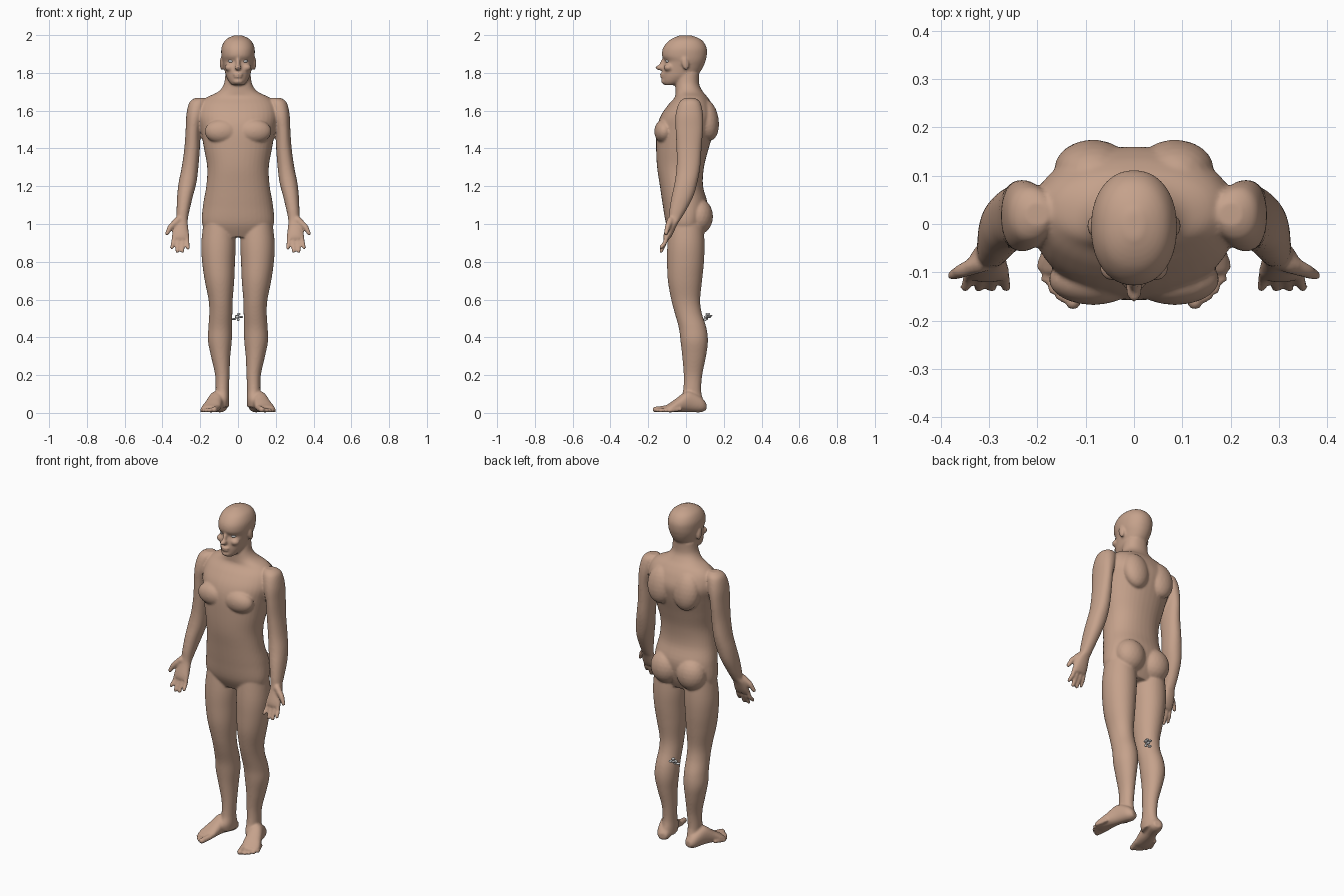
import bpy, bmesh, math
from mathutils import Vector, Matrix

SKIN = bpy.data.materials.new("skin")
SKIN.diffuse_color = (0.56, 0.36, 0.26, 1)


def smooth_rows(rows, steps=5):
    """Catmull-Rom interpolation between cross-section rows."""
    out = []
    for i in range(len(rows) - 1):
        a, b, c, d = (rows[max(0, min(len(rows) - 1, i + k))] for k in (-1, 0, 1, 2))
        for j in range(steps):
            t = j / steps
            out.append([0.5 * (2 * q + (r - p) * t + (2 * p - 5 * q + 4 * r - s) * t * t
                               + (3 * q - p - 3 * r + s) * t ** 3) for p, q, r, s in zip(a, b, c, d)])
    return out + [list(rows[-1])]


def loft(bm, rows, place, power=2.2, n=40):
    """Rows are (t, centre u, half width u, v min, v max); place maps u, v, t to a point."""
    rings = []
    for t, u, hu, v0, v1 in smooth_rows(rows):
        ring = []
        for k in range(n):
            a = 2 * math.pi * k / n
            c, s = math.cos(a), math.sin(a)
            x = math.copysign(abs(c) ** (2 / power), c) * hu
            y = math.copysign(abs(s) ** (2 / power), s) * (v1 - v0) / 2
            ring.append(bm.verts.new(place(u + x, (v0 + v1) / 2 + y, t)))
        rings.append(ring)
    for p, q in zip(rings, rings[1:]):
        for k in range(n):
            bm.faces.new((p[k], p[(k + 1) % n], q[(k + 1) % n], q[k]))
    bm.faces.new(rings[0])
    bm.faces.new(rings[-1])


def blob(bm, loc, radii, tilt=0.0, sub=3):
    m = Matrix.Translation(loc) @ Matrix.Rotation(tilt, 4, 'X') @ Matrix.Diagonal((*radii, 1))
    bmesh.ops.create_icosphere(bm, subdivisions=sub, radius=1, matrix=m)


def digit(bm, pts, r0, r1):
    """Tapered finger or toe as a dense chain of balls."""
    n = 8
    total = (len(pts) - 1) * n
    for i, (a, b) in enumerate(zip(pts, pts[1:])):
        for j in range(n + 1):
            r = r0 + (r1 - r0) * (i * n + j) / total
            blob(bm, Vector(a).lerp(Vector(b), j / n), (r, r, r), sub=2)


def finish(bm, name, mat=None):
    bmesh.ops.recalc_face_normals(bm, faces=bm.faces)
    me = bpy.data.meshes.new(name)
    bm.to_mesh(me)
    bm.free()
    me.polygons.foreach_set("use_smooth", [True] * len(me.polygons))
    ob = bpy.data.objects.new(name, me)
    bpy.context.collection.objects.link(ob)
    if mat:
        me.materials.append(mat)
    return ob


body = bmesh.new()
upright = lambda u, v, t: (u, v, t)

# torso and neck
loft(body, [(.93, 0, .15, -.07, .07), (1.0, 0, .190, -.105, .10), (1.1, 0, .185, -.123, .115),
            (1.2, 0, .168, -.138, .09), (1.3, 0, .163, -.153, .095), (1.4, 0, .180, -.158, .12),
            (1.5, 0, .198, -.155, .15), (1.57, 0, .212, -.135, .16), (1.63, 0, .20, -.095, .14),
            (1.67, 0, .165, -.06, .115), (1.70, 0, .105, -.056, .09), (1.74, 0, .075, -.056, .07),
            (1.80, 0, .066, -.05, .07)], upright)

# head
loft(body, [(1.735, 0, .028, -.112, -.06), (1.75, 0, .045, -.123, -.01), (1.78, 0, .062, -.126, .05),
            (1.81, 0, .070, -.124, .078), (1.84, 0, .077, -.118, .095), (1.862, 0, .083, -.112, .103),
            (1.89, 0, .088, -.127, .11), (1.93, 0, .088, -.122, .11), (1.965, 0, .074, -.097, .092),
            (1.985, 0, .052, -.067, .065), (1.999, 0, .018, -.03, .025)], upright, 2.15)

# nose, lips and chin
blob(body, (0, -.134, 1.828), (.017, .028, .015))
blob(body, (0, -.124, 1.85), (.011, .014, .034), -.3)
blob(body, (0, -.126, 1.793), (.027, .013, .007))
blob(body, (0, -.125, 1.780), (.023, .013, .007))
blob(body, (0, -.112, 1.755), (.028, .02, .016))

for s in (1, -1):
    side = lambda u, v, t: (s * u, v, t)

    # chest, shoulder blade, buttock, cheek and ear volumes
    blob(body, (s * .085, -.115, 1.49), (.092, .053, .065))
    blob(body, (s * .085, .115, 1.55), (.08, .058, .11), .15)
    blob(body, (s * .085, .068, 1.04), (.088, .075, .095))
    blob(body, (s * .045, -.092, 1.828), (.026, .026, .02))
    blob(body, (s * .086, -.004, 1.85), (.011, .019, .036), .2)

    # leg
    loft(body, [(1.03, .1, .08, -.085, .09), (.9, .103, .091, -.098, .098), (.8, .103, .087, -.1, .095),
                (.7, .098, .078, -.096, .085), (.6, .092, .064, -.078, .075), (.53, .091, .061, -.06, .083),
                (.45, .094, .063, -.038, .108), (.38, .096, .063, -.029, .116), (.3, .092, .051, -.02, .106),
                (.2, .083, .038, -.012, .086), (.12, .083, .035, -.015, .08), (.07, .083, .036, -.03, .09),
                (.03, .083, .034, -.02, .098)], side, 2.05)

    # foot, turned outwards
    ang = math.radians(17)

    def sole(u, v, t):
        return (s * (.083 + t * math.sin(ang) + u * math.cos(ang)),
                .105 - t * math.cos(ang) + u * math.sin(ang), v)

    loft(body, [(0, 0, .022, .015, .05), (.03, 0, .038, .003, .085), (.1, .002, .040, .005, .115),
                (.16, .002, .047, .004, .078), (.2, .003, .052, .003, .05), (.225, .0, .048, .004, .036)], sole)
    for u, t, r in ((-.037, .268, .0165), (-.010, .264, .012), (.012, .254, .0115),
                    (.032, .238, .011), (.048, .216, .011)):
        digit(body, [sole(u * .95, r + .008, t - .06), sole(u, r + .001, t)], r, r)

    # arm and palm
    loft(body, [(1.668, .20, .025, -.005, .045), (1.645, .213, .044, -.035, .075), (1.58, .227, .046, -.055, .09),
                (1.5, .238, .039, -.055, .09), (1.4, .243, .041, -.05, .082), (1.3, .254, .044, -.05, .075),
                (1.22, .267, .047, -.06, .06), (1.15, .280, .042, -.075, .04), (1.08, .290, .035, -.087, .005),
                (1.03, .296, .031, -.092, -.025), (1.0, .303, .037, -.1, -.045),
                (.95, .304, .044, -.117, -.068), (.922, .304, .042, -.122, -.084)], side)

    # fingers and thumb
    for x0, x1, z in ((.336, .350, .876), (.315, .322, .856), (.293, .294, .856), (.272, .264, .872)):
        digit(body, [(s * x0, -.098, .945), (s * (x0 + x1) / 2, -.112, .9), (s * x1, -.132, z)], .0135, .0105)
    digit(body, [(s * .318, -.082, 1.02), (s * .357, -.097, .985), (s * .376, -.106, .95)], .02, .0115)

# weld every part into one smooth skin
ob = finish(body, "body", SKIN)
rm = ob.modifiers.new("weld", 'REMESH')
rm.mode = 'VOXEL'
rm.voxel_size = .0062
rm.use_smooth_shade = True
sm = ob.modifiers.new("soften", 'SMOOTH')
sm.factor = .5
sm.iterations = 5

# eyes and tiny shoulder studs
for s, label in ((1, "left"), (-1, "right")):
    bm = bmesh.new()
    blob(bm, (s * .035, -.093, 1.862), (.017, .015, .010))
    finish(bm, label + "_eye")
    bm = bmesh.new()
    blob(bm, (s * .208, -.006, 1.658), (.006, .006, .006), sub=2)
    finish(bm, label + "_shoulder_stud")

# small loose grey clump behind the knee
bm = bmesh.new()
for x, y, z, a, b, c in ((-.022, .105, .497, .012, .012, .006), (-.005, .11, .508, .013, .016, .008),
                         (.004, .115, .523, .009, .012, .007), (.016, .12, .508, .012, .014, .006),
                         (-.006, .128, .514, .010, .012, .005), (.002, .102, .494, .007, .009, .008)):
    blob(bm, (x, y, z), (a, b, c), sub=2)
finish(bm, "grey_clump")
